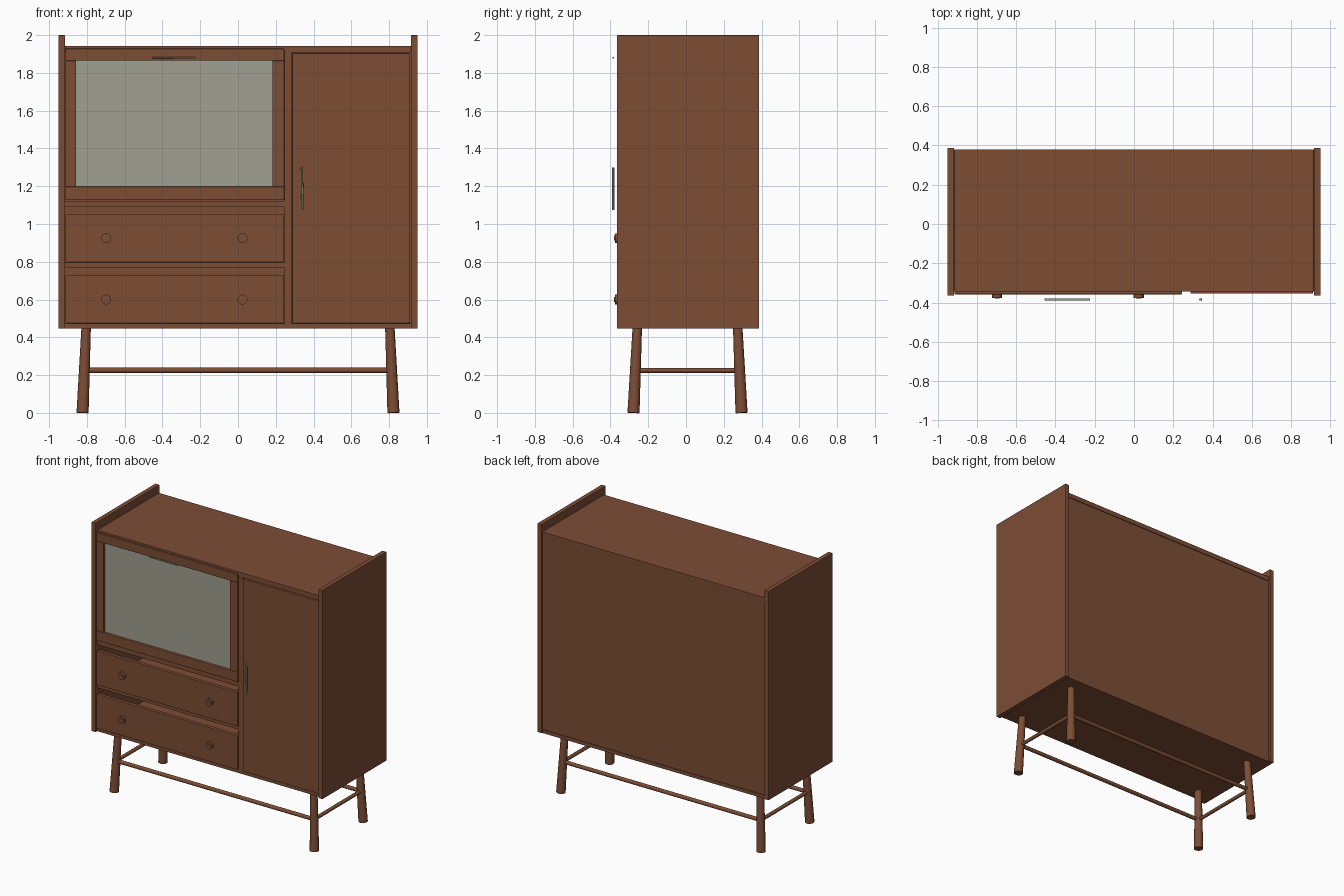
import bpy
from mathutils import Vector

if "Cube" in bpy.data.objects:
    bpy.data.objects.remove(bpy.data.objects["Cube"])


def material(name, rgb):
    m = bpy.data.materials.new(name)
    m.diffuse_color = (*rgb, 1)
    m.use_nodes = True
    m.node_tree.nodes["Principled BSDF"].inputs["Base Color"].default_value = m.diffuse_color
    return m


WOOD = material("walnut", (0.205, 0.075, 0.036))
GLASS = material("pale_glass", (0.35, 0.35, 0.285))


def box(name, x, y, z, mat=WOOD, bevel=0.0):
    """Box given by its (min, max) range on every axis."""
    bpy.ops.mesh.primitive_cube_add(size=1, location=[sum(r) / 2 for r in (x, y, z)])
    o = bpy.context.object
    o.name = name
    o.scale = [r[1] - r[0] for r in (x, y, z)]
    bpy.ops.object.transform_apply(location=False, rotation=False, scale=True)
    o.data.materials.append(mat)
    if bevel:
        b = o.modifiers.new("soft_edges", 'BEVEL')
        b.width, b.segments = bevel, 2
    return o


def rod(name, a, b, r1, r2, mat=WOOD, sides=24):
    """Tapered round bar from point a to point b."""
    a, b = Vector(a), Vector(b)
    bpy.ops.mesh.primitive_cone_add(vertices=sides, radius1=r1, radius2=r2,
                                    depth=(b - a).length, location=(a + b) / 2)
    o = bpy.context.object
    o.name = name
    o.rotation_euler = (b - a).to_track_quat('Z', 'Y').to_euler()
    o.data.materials.append(mat)
    bpy.ops.object.shade_smooth_by_angle()
    return o


# Carcass
FRONT, BACK = -0.345, 0.38
for s, side in ((-1, "left"), (1, "right")):
    box(side + "_side_panel", sorted((s * 0.916, s * 0.95)), (-0.365, 0.387),
        (0.447, 2.0), bevel=0.003)
box("top_panel", (-0.916, 0.916), (FRONT, BACK), (1.907, 1.942), bevel=0.002)
box("bottom_panel", (-0.916, 0.916), (FRONT, BACK), (0.447, 0.472))
box("back_panel", (-0.916, 0.916), (0.355, 0.375), (0.45, 1.907))
box("divider", (0.247, 0.282), (FRONT, 0.355), (0.472, 1.907))
box("cabinet_shelf", (-0.916, 0.247), (FRONT, 0.355), (1.09, 1.122))
box("drawer_shelf", (-0.916, 0.247), (FRONT, 0.355), (0.77, 0.795))

# Glazed flap door: rails, stiles and recessed pane
DOOR = (-0.358, -0.325)
for name, z in (("door_bottom_rail", (1.127, 1.198)), ("door_top_rail", (1.865, 1.928))):
    box(name, (-0.914, 0.245), DOOR, z, bevel=0.004)
for name, x in (("door_left_stile", (-0.914, -0.857)), ("door_right_stile", (0.182, 0.245))):
    box(name, x, DOOR, (1.198, 1.865), bevel=0.004)
box("glass_pane", (-0.86, 0.185), (-0.34, -0.332), (1.195, 1.87), GLASS)

# Tall door
box("tall_door", (0.287, 0.911), (-0.355, -0.33), (0.474, 1.904), bevel=0.002)

# Drawers with a finger gap above each front
for label, z0, z1 in (("lower", 0.474, 0.727), ("upper", 0.797, 1.05)):
    box(label + "_drawer_front", (-0.913, 0.244), (-0.357, -0.33), (z0, z1), bevel=0.002)
    box(label + "_drawer_base", (-0.90, 0.23), (-0.33, 0.33), (z0, z0 + 0.015))
    box(label + "_drawer_back", (-0.90, 0.23), (0.315, 0.33), (z0, z1))
    for x in (-0.90, 0.215):
        box(label + "_drawer_side", (x, x + 0.015), (-0.33, 0.315), (z0, z1))
    zk = 0.60 if label == "lower" else 0.925
    for x in (-0.698, 0.024):
        rod(label + "_drawer_knob", (x, -0.35, zk), (x, -0.376, zk), 0.026, 0.026)
        rod(label + "_knob_cap", (x, -0.37, zk), (x, -0.38, zk), 0.013, 0.013)

# Slim pulls held just off the doors
rod("flap_pull", (-0.455, -0.385, 1.88), (-0.225, -0.385, 1.88), 0.005, 0.005, GLASS, 12)
rod("tall_door_pull", (0.342, -0.385, 1.073), (0.338, -0.385, 1.30), 0.006, 0.006, GLASS, 12)

# Splayed legs and the stretchers between them
YC = 0.008
for sx in (-1, 1):
    for sy in (-1, 1):
        rod("leg", (sx * 0.823, YC + sy * 0.286, 0), (sx * 0.804, YC + sy * 0.266, 0.45),
            0.032, 0.025)
    rod("side_stretcher", (sx * 0.813, YC - 0.275, 0.225), (sx * 0.813, YC + 0.275, 0.225),
        0.013, 0.013, sides=16)
for sy in (-1, 1):
    rod("long_stretcher", (-0.813, YC + sy * 0.275, 0.225), (0.813, YC + sy * 0.275, 0.225),
        0.014, 0.014, sides=16)
